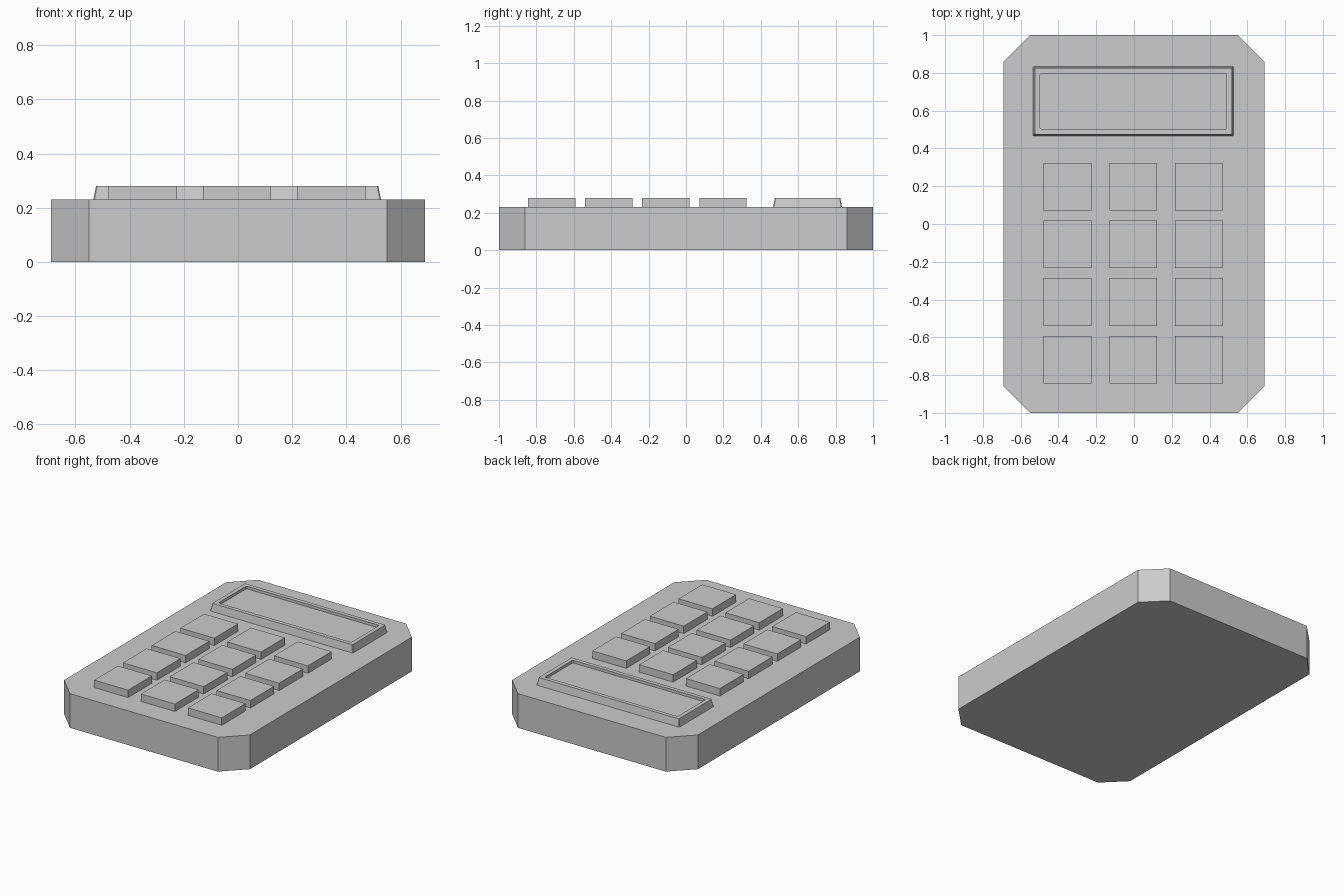
import bpy, bmesh

if "Cube" in bpy.data.objects:
    bpy.data.objects.remove(bpy.data.objects["Cube"])

BODY_TOP, TOP = 0.23, 0.28


def rect(cx, cy, hx, hy, c):
    """Rectangle outline with cut corners (c = corner cut)."""
    pts = [(hx, c - hy), (hx, hy - c), (hx - c, hy), (c - hx, hy),
           (-hx, hy - c), (-hx, c - hy), (c - hx, -hy), (hx - c, -hy)]
    if c == 0:
        pts = pts[::2]
        pts = [(hx, -hy), (hx, hy), (-hx, hy), (-hx, -hy)]
    return [(cx + x, cy + y) for x, y in pts]


def loft(name, sections):
    """Closed solid through (outline, z) sections, capped at both ends."""
    bm = bmesh.new()
    rings = [[bm.verts.new((x, y, z)) for x, y in o] for o, z in sections]
    for a, b in zip(rings, rings[1:]):
        n = len(a)
        for i in range(n):
            j = (i + 1) % n
            bm.faces.new((a[i], a[j], b[j], b[i]))
    bm.faces.new(rings[0][::-1])
    bm.faces.new(rings[-1])
    bmesh.ops.recalc_face_normals(bm, faces=bm.faces)
    me = bpy.data.meshes.new(name)
    bm.to_mesh(me)
    bm.free()
    ob = bpy.data.objects.new(name, me)
    bpy.context.collection.objects.link(ob)
    return ob


# Case with chamfered corners
loft("case", [(rect(0, 0, 0.69, 1.0, 0.14), 0), (rect(0, 0, 0.69, 1.0, 0.14), BODY_TOP)])

# Display: tapered frame with a shallow recessed window
cx, cy = -0.003, 0.65
loft("display", [
    (rect(cx, cy, 0.531, 0.184, 0.004), BODY_TOP - 0.01),
    (rect(cx, cy, 0.531, 0.184, 0.004), BODY_TOP),
    (rect(cx, cy, 0.521, 0.175, 0.004), TOP),
    (rect(cx, cy, 0.494, 0.148, 0.006), TOP),
    (rect(cx, cy, 0.494, 0.148, 0.006), TOP - 0.018),
])

# Keypad: four rows of three square keys
for row in range(4):
    for col in range(3):
        key = rect(-0.352 + 0.348 * col, 0.197 - 0.305 * row, 0.126, 0.126, 0)
        loft(f"key_{row + 1}_{col + 1}", [(key, BODY_TOP - 0.01), (key, TOP)])
